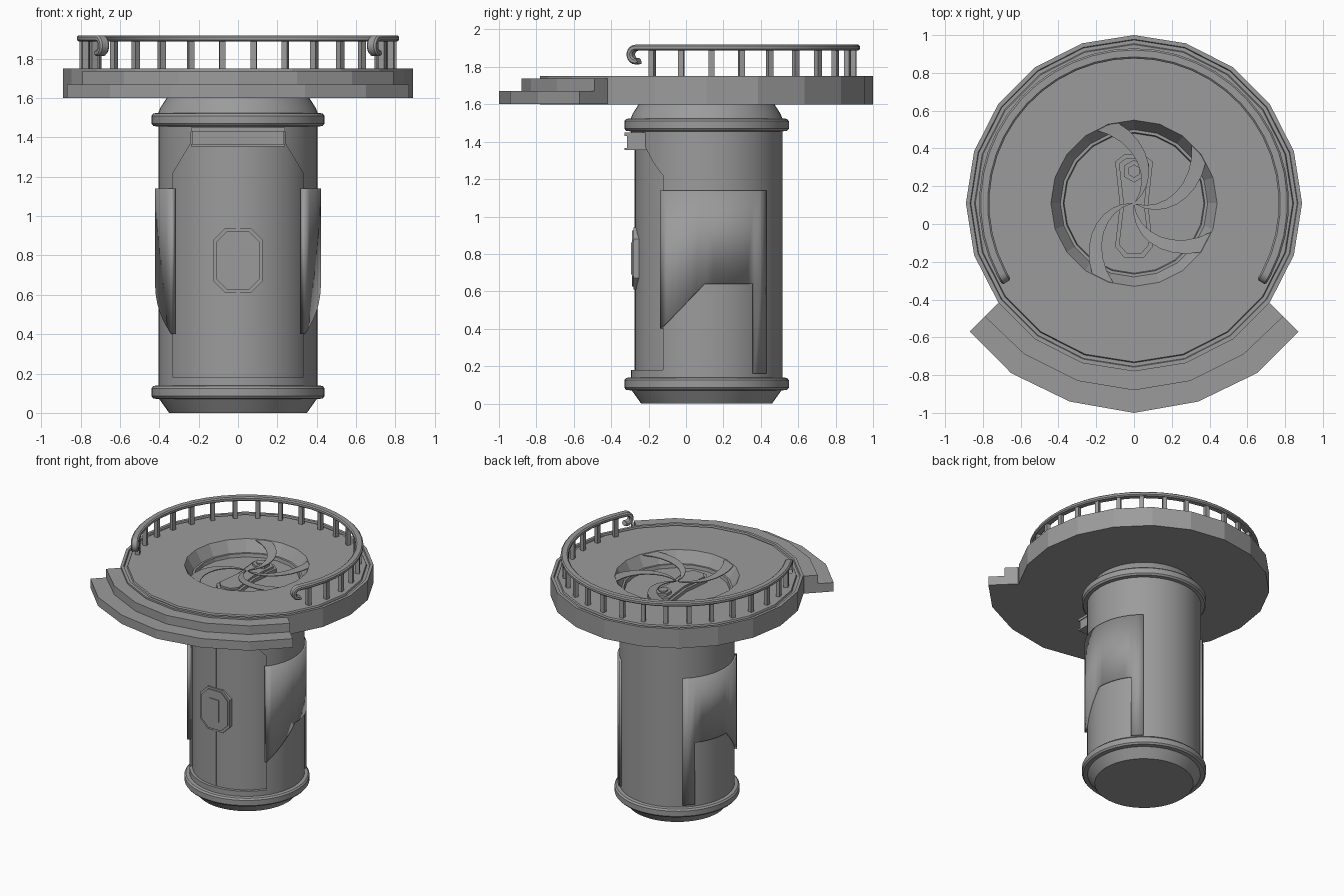
import bpy, bmesh, math
from math import sin, cos, radians

if "Cube" in bpy.data.objects:
    bpy.data.objects.remove(bpy.data.objects["Cube"])

CY = 0.11  # y of the main vertical axis
grey = bpy.data.materials.new("plain_grey")
grey.diffuse_color = (0.33, 0.33, 0.33, 1)
grey.use_nodes = True
grey.node_tree.nodes["Principled BSDF"].inputs["Base Color"].default_value = grey.diffuse_color


def finish(name, bm, smooth=None):
    bmesh.ops.recalc_face_normals(bm, faces=bm.faces)
    me = bpy.data.meshes.new(name)
    bm.to_mesh(me)
    bm.free()
    ob = bpy.data.objects.new(name, me)
    bpy.context.collection.objects.link(ob)
    me.materials.append(grey)
    bpy.ops.object.select_all(action='DESELECT')
    ob.select_set(True)
    bpy.context.view_layer.objects.active = ob
    if smooth:
        bpy.ops.object.shade_smooth_by_angle(angle=radians(smooth))
    return ob


def polar(a, r, z):
    return (r * cos(a), CY + r * sin(a), z)


def lathe(name, profile, n, smooth=None):
    bm = bmesh.new()
    rings = []
    for r, z in profile:
        if r == 0:
            rings.append([bm.verts.new((0, CY, z))] * n)
        else:
            rings.append([bm.verts.new(polar(2 * math.pi * i / n, r, z)) for i in range(n)])
    for p, q in zip(rings, rings[1:]):
        for i in range(n):
            j = (i + 1) % n
            bm.faces.new(list(dict.fromkeys([p[i], p[j], q[j], q[i]])))
    return finish(name, bm, smooth)


def prism(name, pts, a, b, axis='z'):
    """Extrude a 2D outline along z (xy outline) or y (xz outline)."""
    bm = bmesh.new()
    place = (lambda p, d: (p[0], p[1], d)) if axis == 'z' else (lambda p, d: (p[0], d, p[1]))
    lo = [bm.verts.new(place(p, a)) for p in pts]
    hi = [bm.verts.new(place(p, b)) for p in pts]
    bm.faces.new(lo)
    bm.faces.new(hi)
    for i in range(len(pts)):
        j = (i + 1) % len(pts)
        bm.faces.new((lo[i], lo[j], hi[j], hi[i]))
    return finish(name, bm)


def mirrored(half):
    return half + [(-x, y) for x, y in reversed(half) if x != 0]


def rect(x, z0, z1):
    return [(-x, z0), (x, z0), (x, z1), (-x, z1)]


def octagon(w, h, c, z):
    return mirrored([(w - c, z - h), (w, z - h + c), (w, z + h - c), (w - c, z + h)])


# Column with rounded collars
column = lathe("column", [
    (0, 0), (0.35, 0), (0.40, 0.07), (0.43, 0.073), (0.44, 0.085), (0.44, 0.125), (0.43, 0.137),
    (0.405, 0.14), (0.405, 1.455), (0.43, 1.458), (0.44, 1.47), (0.44, 1.51), (0.43, 1.522),
    (0.405, 1.525), (0.395, 1.55), (0.36, 1.605), (0, 1.605)], 48, 30)

# Doorway cut into the column front, with the curved doors behind it
cutter = prism("doorway_cutter", mirrored([(0.33, 0.18), (0.33, 1.22), (0.24, 1.37), (0.24, 1.44)]),
               -0.6, 0.0, 'y')
cutter.hide_render = True
cutter.hide_viewport = True
mod = column.modifiers.new("doorway", 'BOOLEAN')
mod.operation = 'DIFFERENCE'
mod.solver = 'EXACT'
mod.object = cutter
bpy.context.view_layer.objects.active = column
bpy.ops.object.modifier_apply(modifier=mod.name)
bpy.data.objects.remove(cutter)
lathe("doors", [(0, 0.15), (0.383, 0.15), (0.383, 1.45), (0, 1.45)], 48, 30)
prism("door_seam", rect(0.005, 0.18, 1.36), -0.276, -0.2, 'y')
prism("door_lintel", rect(0.235, 1.36, 1.44), -0.315, -0.15, 'y')
prism("lintel_top_edge", rect(0.24, 1.43, 1.45), -0.33, -0.15, 'y')
prism("lintel_bottom_edge", rect(0.24, 1.355, 1.367), -0.33, -0.15, 'y')

# Door lock
prism("lock_plate", octagon(0.125, 0.165, 0.06, 0.775), -0.28, -0.2, 'y')
prism("lock_face", octagon(0.11, 0.15, 0.055, 0.775), -0.288, -0.2, 'y')
prism("lock_latch", rect(0.04, 0.69, 0.86), -0.294, -0.2, 'y')


# Raised plates wrapped round the column sides
def side_plate(name, s):
    bm = bmesh.new()
    R = 0.421
    stops = [-0.14, 0.10, 0.365, 0.43]
    angs = [math.asin((y - CY) / R) for y in stops]
    for k in range(3):
        n = (6, 6, 2)[k]
        for i in range(n):
            a, b = (angs[k] + (angs[k + 1] - angs[k]) * t / n for t in (i, i + 1))
            if k == 0:
                lo = [0.40 + 0.24 * (R * sin(t) + CY + 0.14) / 0.24 for t in (a, b)]
            else:
                lo = [0.64, 0.64]
            cells = [(lo[0], lo[1], 1.14)] + ([(0.16, 0.16, 0.64)] if k == 2 else [])
            for za, zb, top in cells:
                pts = [(a, za), (b, zb), (b, top), (a, top)]
                vs = []
                for t, z in pts:
                    x, y, z = polar(t, R, z)
                    vs.append(bm.verts.new((s * x, y, z)))
                bm.faces.new(vs if s > 0 else vs[::-1])
    bmesh.ops.remove_doubles(bm, verts=bm.verts, dist=1e-4)
    ob = finish(name, bm, 30)
    m = ob.modifiers.new("thickness", 'SOLIDIFY')
    m.thickness = 0.025
    m.offset = -1
    for f in ob.data.polygons:  # keep the outer skin facing outward
        if f.normal.x * s < 0:
            ob.data.flip_normals()
            break


side_plate("side_plate_right", 1)
side_plate("side_plate_left", -1)

# Round deck with rim groove and sunken bowl
lathe("deck", [
    (0, 1.6), (0.89, 1.6), (0.89, 1.75), (0.868, 1.75), (0.864, 1.738), (0.845, 1.738),
    (0.84, 1.75), (0.44, 1.75), (0.39, 1.665), (0.375, 1.665), (0.37, 1.64), (0, 1.64)], 20)

# Front steps
prism("lower_step", mirrored([(0, -1.0), (0.34, -0.94), (0.65, -0.79), (0.87, -0.57), (0.72, -0.42)]),
      1.601, 1.67)
prism("upper_step", mirrored([(0, -0.88), (0.30, -0.83), (0.58, -0.69), (0.79, -0.49), (0.72, -0.42)]),
      1.66, 1.737)

# Curved iris blades over the bowl
for k, end in enumerate((110, 38, -28, 248)):
    bm = bmesh.new()
    rows = []
    for i in range(9):
        t = 0.02 + 0.98 * i / 8
        mid = end - 65 * (1 - t)
        z = 1.708 + 0.038 * t
        rows.append([bm.verts.new(polar(radians(mid + d), 0.44 * t, zz))
                     for d, zz in ((-8, z), (8, z), (8, z - 0.006), (-8, z - 0.006))])
    for p, q in zip(rows, rows[1:]):
        for i in range(4):
            j = (i + 1) % 4
            bm.faces.new((p[i], p[j], q[j], q[i]))
    bm.faces.new(rows[0])
    bm.faces.new(rows[-1])
    finish("iris_blade_%d" % (k + 1), bm, 30)

# Handle lying on the bowl floor
prism("handle_base", mirrored([(0.05, -0.18), (0.10, -0.12), (0.075, 0.10), (0.10, 0.33), (0.05, 0.37)]),
      1.63, 1.665)
prism("handle_top", mirrored([(0.04, -0.155), (0.08, -0.11), (0.055, 0.10), (0.08, 0.32), (0.04, 0.35)]),
      1.63, 1.68)
for nm, r, top in (("handle_bolt", 0.06, 1.70), ("handle_bolt_cap", 0.035, 1.71)):
    prism(nm, [(r * sin(radians(60 * i)), 0.28 + r * cos(radians(60 * i))) for i in range(6)], 1.64, top)

# Handrail: arc with hooked ends, swept with a chamfered section
RR, HALF, HOOK = 0.793, radians(118), 0.037
stations = []  # (angle from back, z, tilt)
hook = [radians(200 * i / 10) for i in range(1, 11)]
for p in reversed(hook):
    stations.append((-HALF - HOOK * sin(p) / RR, 1.866 + HOOK * cos(p), p))
for i in range(31):
    stations.append((-HALF + 2 * HALF * i / 30, 1.866 + HOOK, 0))
for p in hook:
    stations.append((HALF + HOOK * sin(p) / RR, 1.866 + HOOK * cos(p), -p))
section = [(-0.027, -0.008), (-0.018, -0.016), (0.018, -0.016), (0.027, -0.008),
           (0.027, 0.008), (0.018, 0.016), (-0.018, 0.016), (-0.027, 0.008)]
bm = bmesh.new()
rows = []
for a, z, tilt in stations:
    row = []
    for u, v in section:
        r = RR + u
        ang = a - v * sin(tilt) / RR
        row.append(bm.verts.new((r * sin(ang), CY + r * cos(ang), z + v * cos(tilt))))
    rows.append(row)
for p, q in zip(rows, rows[1:]):
    for i in range(8):
        j = (i + 1) % 8
        bm.faces.new((p[i], p[j], q[j], q[i]))
bm.faces.new(rows[0])
bm.faces.new(rows[-1])
finish("handrail", bm, 30)

# Rail posts
bm = bmesh.new()
for k in range(-10, 10):
    a = radians(90 + 11.75 * (k + 0.5))
    vs = bmesh.ops.create_cube(bm, size=1)["verts"]
    for v in vs:
        u, w = 0.79 + v.co.x * 0.03, v.co.y * 0.03
        v.co = (u * cos(a) - w * sin(a), CY + u * sin(a) + w * cos(a), 1.815 + v.co.z * 0.15)
finish("rail_posts", bm)
